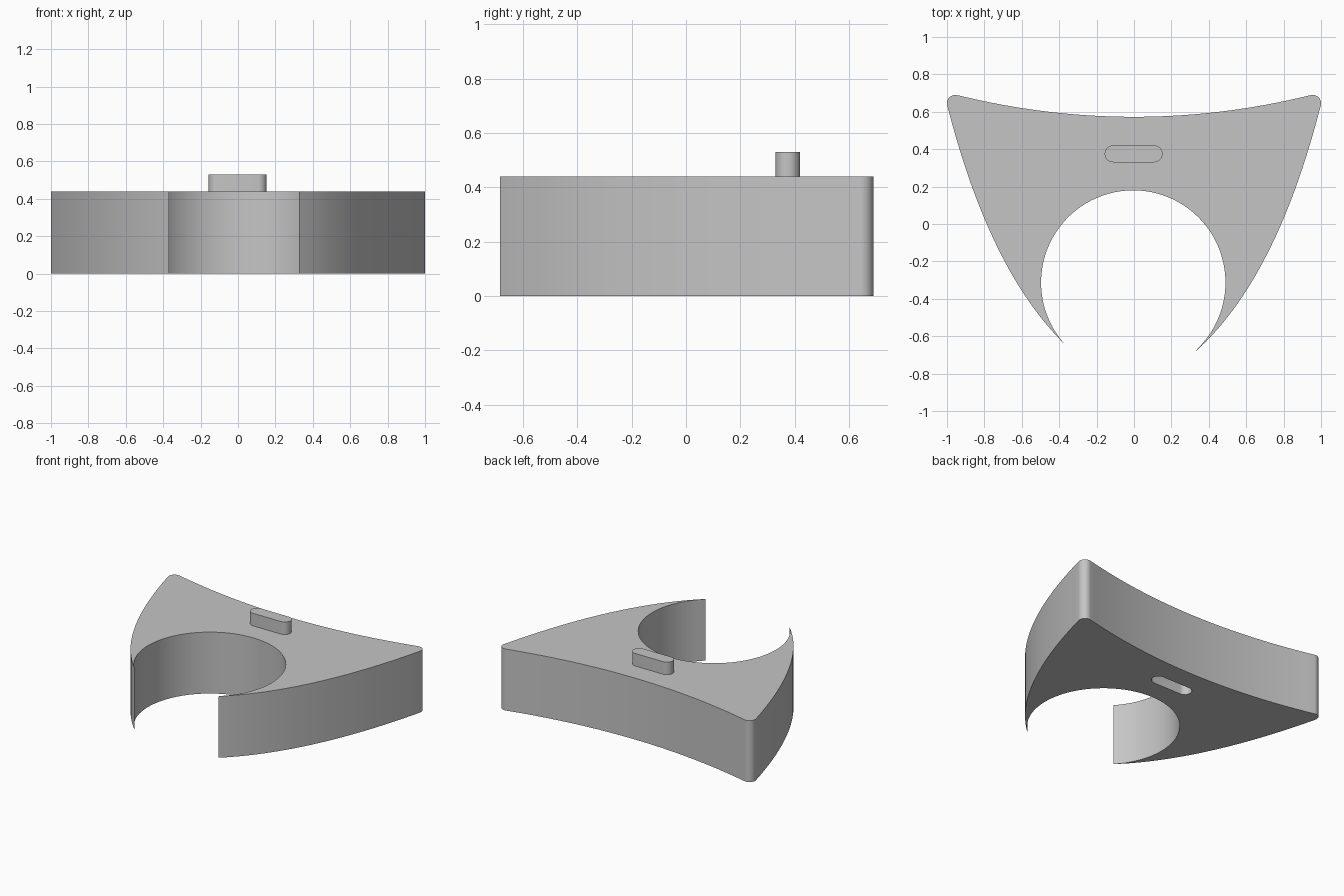
import bpy, bmesh, math
from math import cos, sin, radians

cube = bpy.data.objects.get("Cube")
if cube:
    bpy.data.objects.remove(cube, do_unlink=True)

BODY_TOP, TAB_TOP, SLOT_DEPTH = 0.44, 0.53, 0.10

grey = bpy.data.materials.new("plain grey")
grey.use_nodes = True
grey.diffuse_color = (0.56, 0.56, 0.56, 1)
grey.node_tree.nodes["Principled BSDF"].inputs["Base Color"].default_value = grey.diffuse_color


def arc(cx, cy, r, a0, a1, n):
    """Points on an arc, angles in degrees."""
    steps = [radians(a0 + (a1 - a0) * i / n) for i in range(n + 1)]
    return [(cx + r * cos(a), cy + r * sin(a)) for a in steps]


def prism(name, outline, z0, z1):
    """Extrude a closed outline between two heights."""
    bm = bmesh.new()
    base = bm.faces.new([bm.verts.new((x, y, z0)) for x, y in outline])
    walls = bmesh.ops.extrude_face_region(bm, geom=[base], use_keep_orig=True)
    top = [v for v in walls["geom"] if isinstance(v, bmesh.types.BMVert)]
    bmesh.ops.translate(bm, verts=top, vec=(0, 0, z1 - z0))
    bmesh.ops.recalc_face_normals(bm, faces=bm.faces)
    mesh = bpy.data.meshes.new(name)
    bm.to_mesh(mesh)
    bm.free()
    mesh.materials.append(grey)
    obj = bpy.data.objects.new(name, mesh)
    bpy.context.collection.objects.link(obj)
    return obj


def flank(end, n=32):
    """Curved flank from the rear corner to the front tip."""
    pts = []
    for i in range(n + 1):
        t = end * i / n
        a, b, c = (1 - t) ** 2, 2 * t * (1 - t), t * t
        pts.append((a * 0.9985 + b * 0.76 + c * 0.325, a * 0.634 - b * 0.30 - c * 0.685))
    return pts


def mirrored(pts):
    return [(-x, y) for x, y in reversed(pts)]


def stadium(grow=0.0):
    """Rounded slot outline shared by the tab and its socket."""
    r = 0.045 + grow
    return arc(0.108, 0.375, r, -90, 90, 16) + arc(-0.112, 0.375, r, 90, 270, 16)


# Body outline: hollow rear edge, rounded corners, bowed flanks, round bite
rear = [(x, 0.573 + 0.116 * (x / 0.9446) ** 2)
        for x in (0.9446 * (i / 20 - 1) for i in range(1, 40))]
corner = arc(0.955, 0.645, 0.045, 103.6, -14.6, 12)
left_flank, right_flank = flank(1.0), flank(0.95)
cx, cy, r = -0.004, -0.313, 0.493
start = math.degrees(math.atan2(left_flank[-1][1] - cy, left_flank[-1][0] - cx))
tip = mirrored(right_flank)[0]
finish = math.degrees(math.atan2(tip[1] - cy, tip[0] - cx)) % 360
bite = arc(cx, cy, r, start, finish, 72)[1:-1]
outline = (rear + corner + left_flank[1:] + bite
           + mirrored(right_flank)[:-1] + mirrored(corner))
body = prism("body", outline, 0, BODY_TOP)

# Socket in the underside
cutter = prism("socket_cutter", stadium(0.002), -0.05, SLOT_DEPTH)
cutter.hide_render = True
mod = body.modifiers.new("socket", 'BOOLEAN')
mod.operation, mod.solver, mod.object = 'DIFFERENCE', 'EXACT', cutter
bpy.ops.object.select_all(action='DESELECT')
bpy.context.view_layer.objects.active = body
body.select_set(True)
bpy.ops.object.modifier_apply(modifier=mod.name)
bpy.data.objects.remove(cutter, do_unlink=True)

# Locating tab on top
tab = prism("locating_tab", stadium(), BODY_TOP - 0.005, TAB_TOP)

tab.select_set(True)
bpy.ops.object.shade_smooth_by_angle(angle=radians(30))
